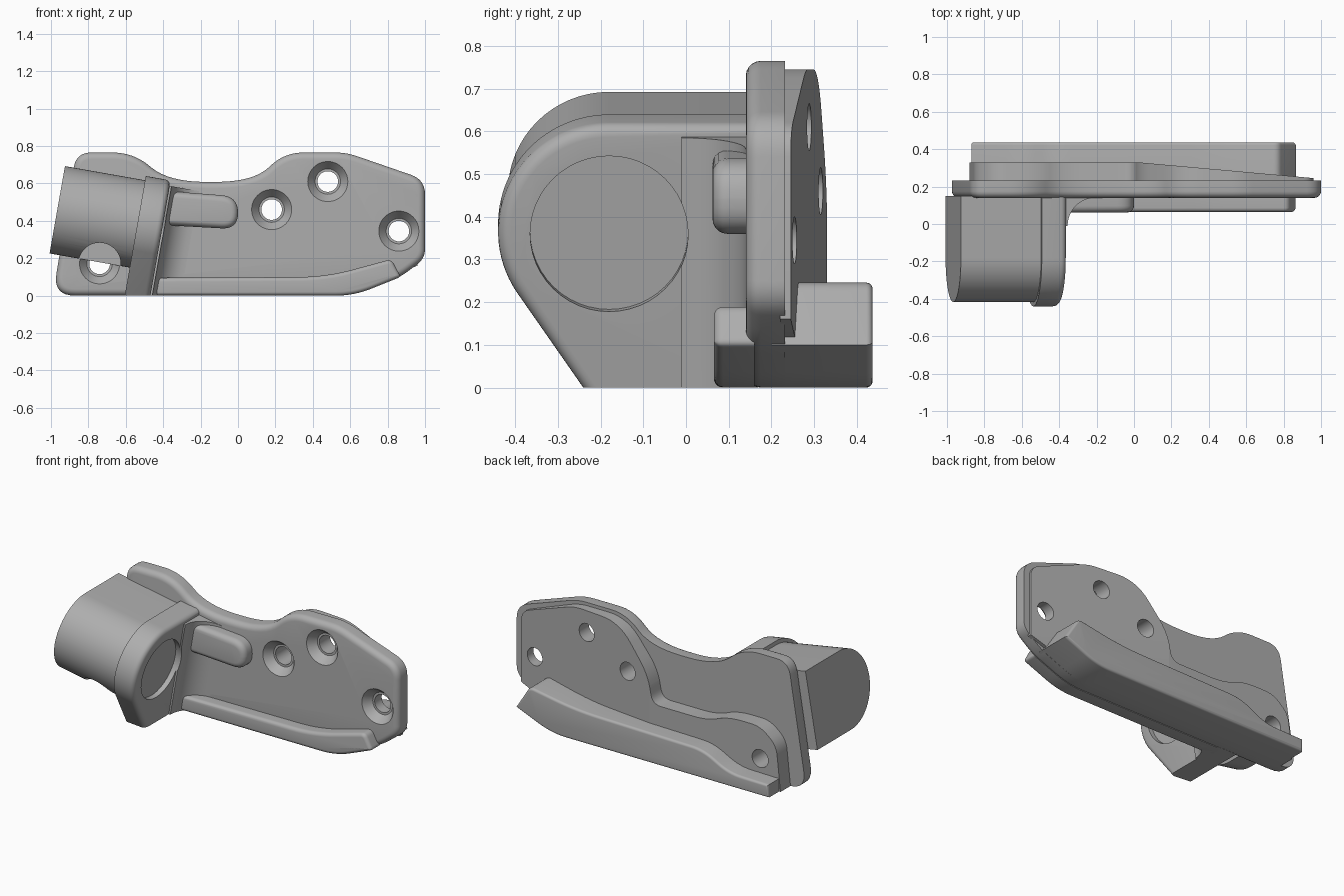
import bpy, bmesh
from math import sin, cos, radians
from mathutils import Matrix, Vector

cube = bpy.data.objects.get("Cube")
if cube:
    bpy.data.objects.remove(cube, do_unlink=True)

grey = bpy.data.materials.new("machined_grey")
grey.use_nodes = True
colour = (0.42, 0.42, 0.42, 1)
grey.diffuse_color = colour
grey.node_tree.nodes["Principled BSDF"].inputs["Base Color"].default_value = colour

# Tilted frame of the tube: origin on the flange face, x along the bore
TILT = Matrix.Translation((-0.405, 0, 0.36)) @ Matrix.Rotation(radians(10), 4, 'Y')
AXIS_Y = -0.18
parts = []


def rounded(points, steps=8):
    """Outline from (a, b, corner size) points with softened corners."""
    out = []
    for i, (a, b, r) in enumerate(points):
        p = Vector((a, b))
        if not r:
            out.append(p)
            continue
        d0 = Vector(points[i - 1][:2]) - p
        d1 = Vector(points[(i + 1) % len(points)][:2]) - p
        s = p + d0.normalized() * min(r, d0.length * 0.49)
        e = p + d1.normalized() * min(r, d1.length * 0.49)
        for k in range(steps + 1):
            t = k / steps
            out.append(s * (1 - t) ** 2 + p * 2 * t * (1 - t) + e * t * t)
    return out


def arc(a, b, r, start, end, steps=32):
    angles = [radians(start + (end - start) * k / steps) for k in range(steps + 1)]
    return [Vector((a + r * cos(t), b + r * sin(t))) for t in angles]


def add_object(name, bm):
    bmesh.ops.recalc_face_normals(bm, faces=bm.faces)
    mesh = bpy.data.meshes.new(name)
    bm.to_mesh(mesh)
    bm.free()
    mesh.materials.append(grey)
    obj = bpy.data.objects.new(name, mesh)
    bpy.context.collection.objects.link(obj)
    return obj


def prism(name, outline, axis, lo, hi, soft=0, soft_at=None, tilt=False, adjust=None):
    """Extrude an outline along an axis; round the rim of one end."""
    place = {'x': lambda p, h: (h, p.x, p.y),
             'y': lambda p, h: (p.x, h, p.y),
             'z': lambda p, h: (p.x, p.y, h)}[axis]
    bm = bmesh.new()
    ends = [[bm.verts.new(place(p, h)) for p in outline] for h in (lo, hi)]
    n = len(outline)
    for ring in ends:
        bm.faces.new(ring)
    for i in range(n):
        j = (i + 1) % n
        bm.faces.new((ends[0][i], ends[0][j], ends[1][j], ends[1][i]))
    bmesh.ops.recalc_face_normals(bm, faces=bm.faces)
    if soft:
        rim_verts = set(ends[0] if soft_at == 'lo' else ends[1])
        rim = [e for e in bm.edges if set(e.verts) <= rim_verts]
        bmesh.ops.bevel(bm, geom=rim, offset=soft, segments=5, profile=0.5,
                        affect='EDGES', clamp_overlap=False)
    if adjust:
        adjust(bm)
    if tilt:
        bm.transform(TILT)
        # Trim at the floor
        cut = bmesh.ops.bisect_plane(bm, geom=bm.verts[:] + bm.edges[:] + bm.faces[:],
                                     plane_co=(0, 0, 0), plane_no=(0, 0, 1), clear_inner=True)
        edges = [g for g in cut["geom_cut"] if isinstance(g, bmesh.types.BMEdge)]
        if edges:
            bmesh.ops.holes_fill(bm, edges=edges)
    obj = add_object(name, bm)
    parts.append(obj)
    return obj


def cutter(direction, centre, lo, hi, r_lo, r_hi, tilt=False):
    """Round cutter along x or y through the centre."""
    bm = bmesh.new()
    turn = Matrix.Rotation(radians(90), 4, 'Y') if direction == 'x' else Matrix.Rotation(radians(-90), 4, 'X')
    bmesh.ops.create_cone(bm, cap_ends=True, segments=48, radius1=r_lo, radius2=r_hi, depth=hi - lo)
    bm.transform(Matrix.Translation((0, 0, (lo + hi) / 2)))
    bm.transform(Matrix.Translation(centre) @ turn)
    if tilt:
        bm.transform(TILT)
    obj = add_object("cutter", bm)
    obj.hide_render = True
    return obj


def drill(targets, cutters):
    for target in targets:
        for c in cutters:
            mod = target.modifiers.new("hole", 'BOOLEAN')
            mod.operation = 'DIFFERENCE'
            mod.solver = 'EXACT'
            mod.object = c
            bpy.context.view_layer.objects.active = target
            bpy.ops.object.modifier_apply(modifier=mod.name)
    for c in cutters:
        bpy.data.objects.remove(c, do_unlink=True)


# Main plate with its dipped top edge
plate = prism("main_plate", rounded([
    (-0.99, 0, 0.12), (-0.865, 0.765, 0.08), (-0.56, 0.765, 0.11), (-0.37, 0.608, 0.2),
    (0.08, 0.608, 0.2), (0.25, 0.765, 0.1), (0.58, 0.765, 0.06), (1, 0.62, 0.08),
    (1, 0.2, 0.05), (0.87, 0.1, 0.06), (0.62, 0, 0.1)]), 'y', 0.14, 0.232, 0.035, 'lo')


# Back pad, thinning toward +x
def taper(bm):
    bmesh.ops.bisect_plane(bm, geom=bm.verts[:] + bm.edges[:] + bm.faces[:],
                           plane_co=(0.02, 0, 0), plane_no=(1, 0, 0))
    for v in bm.verts:
        if v.co.y > 0.3 and v.co.x > 0.02:
            v.co.y -= 0.09 * (v.co.x - 0.02)


pad = prism("back_pad", rounded([
    (-0.88, 0, 0), (-0.85, 0.28, 0.06), (-0.74, 0.37, 0.06), (-0.52, 0.37, 0.1),
    (-0.38, 0.31, 0.1), (0, 0.31, 0.06), (0.03, 0.48, 0.1), (0.24, 0.745, 0.13),
    (0.57, 0.745, 0.06), (0.96, 0.6, 0.06), (0.96, 0.16, 0), (0.6, 0.02, 0)]),
    'y', 0.22, 0.33, adjust=taper)

# Bottom rails in front of and behind the plate
prism("front_rail", rounded([
    (-0.5, 0, 0), (0.62, 0, 0.1), (0.87, 0.1, 0.02), (0.82, 0.195, 0.03),
    (0.47, 0.1, 0.15), (-0.5, 0.095, 0)]), 'y', 0.065, 0.16, 0.022, 'lo')
back_rail = prism("back_rail", rounded([
    (-0.87, 0, 0), (0.62, 0, 0.1), (0.865, 0.1, 0), (0.77, 0.25, 0.03),
    (0.45, 0.195, 0.15), (-0.42, 0.18, 0.08), (-0.6, 0.085, 0.08), (-0.87, 0.08, 0)]),
    'y', 0.2, 0.437, 0.015, 'hi')

# Rounded rib beside the flange
prism("side_rib", rounded([
    (-0.45, 0.565, 0), (0, 0.53, 0.09), (0, 0.355, 0.09), (-0.45, 0.38, 0)]),
    'y', 0.062, 0.16, 0.035, 'lo')

# Tilted tube joined to the plate
tube = prism("tube", arc(AXIS_Y, 0, 0.237, 90, 270) + [Vector((0.15, -0.237)), Vector((0.15, 0.237))],
             'x', -0.57, -0.1, tilt=True)

# Flange with a foot reaching the floor
flange = prism("flange", arc(AXIS_Y, 0, 0.26, 90, 213) + [
    Vector((-0.2, -0.43)), Vector((0.17, -0.43)), Vector((0.17, 0.26))],
    'x', -0.135, 0, 0.03, 'hi', tilt=True)

# Concave blend from flange to plate
blend = prism("flange_blend", arc(0.16, -0.01, 0.15, 180, 90, 10) + [
    Vector((0.16, 0.16)), Vector((-0.05, 0.16)), Vector((-0.05, -0.01))],
    'z', -0.43, 0.23, tilt=True)

# Bore, web hole and shallow recess
axis = (0, AXIS_Y, 0)
drill([tube, flange, blend], [
    cutter('x', axis, -0.7, -0.08, 0.175, 0.175, True),
    cutter('x', axis, -0.2, 0.1, 0.117, 0.117, True),
    cutter('x', axis, -0.03, 0.2, 0.185, 0.185, True)])

# Countersunk screw holes
screws = [(0.18, 0.46), (0.48, 0.61), (0.86, 0.345), (-0.74, 0.17)]
drill([plate, pad], [cutter('y', (x, 0, z), 0.05, 0.5, 0.055, 0.055) for x, z in screws])
drill([plate], [cutter('y', (x, 0, z), 0.13, 0.19, 0.115, 0.068) for x, z in screws])

# Tool clearance under the tube
x, z = screws[-1]
drill([tube], [cutter('y', (x, 0, z), -0.6, 0.14, 0.113, 0.113)])

bpy.ops.object.select_all(action='DESELECT')
for obj in parts:
    obj.select_set(True)
bpy.context.view_layer.objects.active = plate
bpy.ops.object.shade_smooth_by_angle(angle=radians(30))
